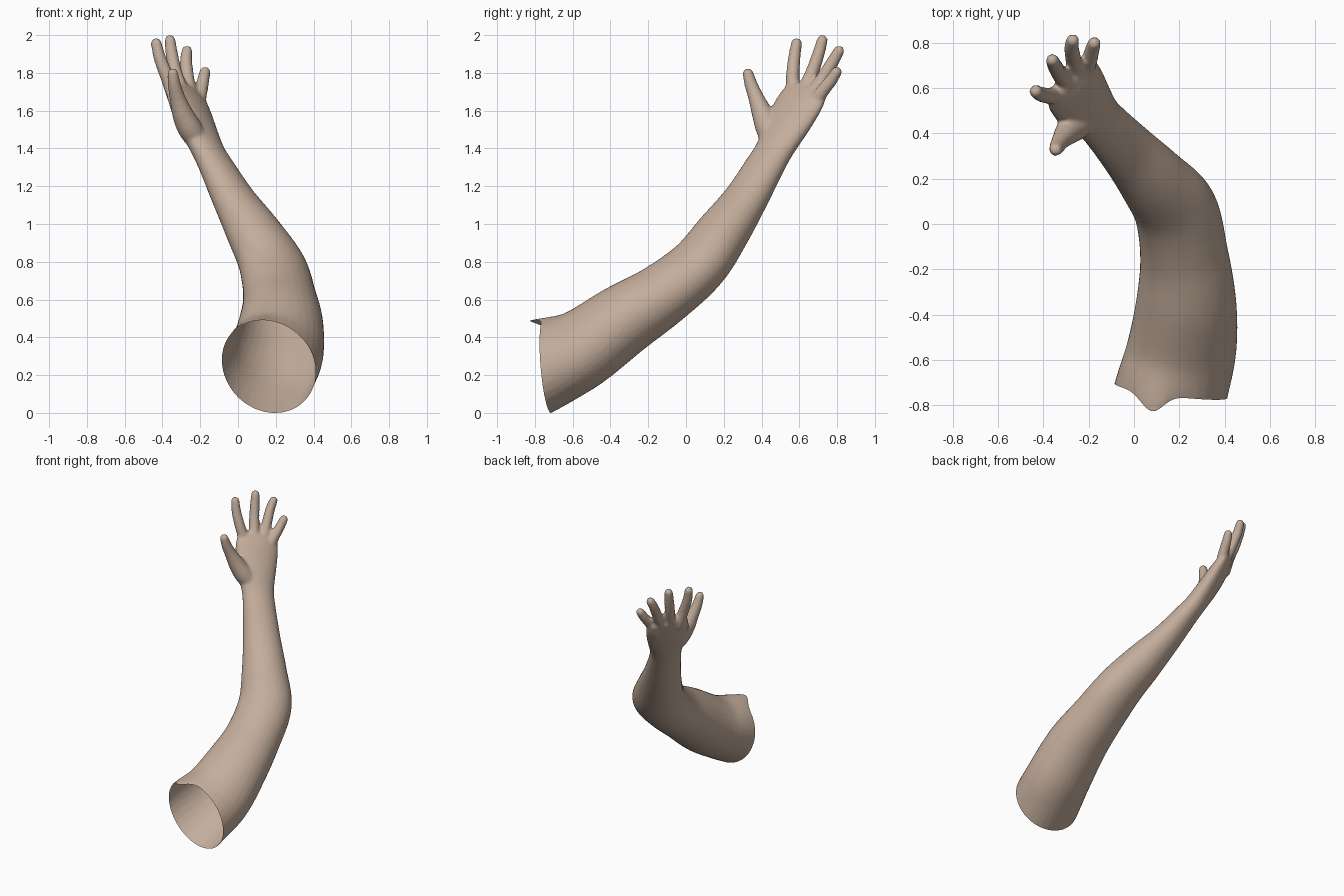
import bpy, bmesh
from math import sin, cos, pi, exp
from mathutils import Vector

cube = bpy.data.objects.get("Cube")
if cube:
    bpy.data.objects.remove(cube, do_unlink=True)

# Skin material
skin = bpy.data.materials.new("tan skin")
skin.use_nodes = True
skin.diffuse_color = (0.55, 0.42, 0.33, 1)
skin.node_tree.nodes["Principled BSDF"].inputs["Base Color"].default_value = skin.diffuse_color

SIDES, STEPS = 32, 6
SHOULDER_WIDE = Vector((0.85, 0, -0.53))
ARM_WIDE = Vector((1, 0, -0.1))
HAND_WIDE = Vector((0.70, 0.60, -0.38))
bm = bmesh.new()


def spline(points):
    """Smooth curve through tuples of numbers."""
    pts = [Vector(p) for p in points]
    pts = [2 * pts[0] - pts[1]] + pts + [2 * pts[-1] - pts[-2]]
    out = []
    for a, b, c, d in zip(pts, pts[1:], pts[2:], pts[3:]):
        for i in range(STEPS):
            t = i / STEPS
            out.append(0.5 * (2 * b + (c - a) * t + (2 * a - 5 * b + 4 * c - d) * t * t
                              + (3 * b - a - 3 * c + d) * t ** 3))
    return out + [pts[-2]]


def limb(stations, wide_at):
    """Closed oval tube; each station is x, y, z, half width, half depth."""
    path = spline(stations)
    n = len(path)
    rings = []

    def ring(centre, along, wide, half_w, half_d):
        u = (wide - along * wide.dot(along)).normalized()
        v = along.cross(u)
        return [bm.verts.new(centre + u * half_w * cos(k * 2 * pi / SIDES)
                             + v * half_d * sin(k * 2 * pi / SIDES)) for k in range(SIDES)]

    for i, p in enumerate(path):
        along = (path[min(i + 1, n - 1)] - path[max(i - 1, 0)]).to_3d().normalized()
        wide = wide_at(i / (n - 1))
        rings.append(ring(p.to_3d(), along, wide, p[3], p[4]))
    # Rounded tip
    for s in (0.25, 0.5, 0.75, 0.93):
        r = cos(s * pi / 2)
        rings.append(ring(p.to_3d() + along * p[4] * sin(s * pi / 2), along, wide, p[3] * r, p[4] * r))
    for a, b in zip(rings, rings[1:]):
        for k in range(SIDES):
            j = (k + 1) % SIDES
            bm.faces.new((a[k], a[j], b[j], b[k]))
    bm.faces.new(rings[0])
    bm.faces.new(rings[-1])


def ramp(t, start, length):
    return min(1, max(0, (t - start) / length))


def arm_wide(t):
    """Twist of the arm from shoulder to palm."""
    return SHOULDER_WIDE.lerp(ARM_WIDE, ramp(t, 0.1, 0.2)).lerp(HAND_WIDE, ramp(t, 0.25, 0.4))


# Upper arm, forearm, wrist and palm in one sweep
limb([(0.12, -0.92, 0.155, 0.262, 0.222),
      (0.165, -0.73, 0.257, 0.262, 0.222),
      (0.21, -0.55, 0.343, 0.248, 0.205),
      (0.23, -0.34, 0.49, 0.222, 0.19),
      (0.22, -0.13, 0.625, 0.195, 0.168),
      (0.183, 0.06, 0.78, 0.185, 0.15),
      (0.083, 0.195, 0.96, 0.155, 0.133),
      (-0.022, 0.315, 1.135, 0.13, 0.102),
      (-0.118, 0.42, 1.315, 0.115, 0.08),
      (-0.163, 0.47, 1.40, 0.115, 0.072),
      (-0.222, 0.538, 1.53, 0.143, 0.068),
      (-0.263, 0.60, 1.64, 0.152, 0.058),
      (-0.285, 0.635, 1.70, 0.143, 0.043)], arm_wide)


# Fingers and thumb: joint positions and their radii
def finger(joints, radii):
    limb([(*j, r, r) for j, r in zip(joints, radii)], lambda t: HAND_WIDE)


FINGER_RADII = (0.040, 0.036, 0.033, 0.029)
finger([(-0.33, 0.57, 1.66), (-0.375, 0.565, 1.78), (-0.413, 0.573, 1.88), (-0.433, 0.585, 1.96)], FINGER_RADII)
finger([(-0.29, 0.61, 1.68), (-0.33, 0.665, 1.80), (-0.35, 0.70, 1.90), (-0.36, 0.722, 1.977)], FINGER_RADII)
finger([(-0.25, 0.65, 1.66), (-0.265, 0.715, 1.76), (-0.275, 0.775, 1.86), (-0.27, 0.81, 1.92)], FINGER_RADII)
finger([(-0.22, 0.66, 1.61), (-0.20, 0.71, 1.69), (-0.185, 0.765, 1.76), (-0.175, 0.797, 1.808)], FINGER_RADII)
finger([(-0.19, 0.47, 1.41), (-0.25, 0.437, 1.50), (-0.29, 0.407, 1.58), (-0.32, 0.372, 1.67),
        (-0.337, 0.345, 1.74), (-0.345, 0.328, 1.80)], (0.05, 0.064, 0.057, 0.042, 0.035, 0.029))

bmesh.ops.recalc_face_normals(bm, faces=bm.faces)
mesh = bpy.data.meshes.new("arm")
bm.to_mesh(mesh)
bm.free()
arm = bpy.data.objects.new("arm", mesh)
bpy.context.collection.objects.link(arm)
bpy.context.view_layer.objects.active = arm
arm.select_set(True)

# Fuse the parts into one skin and soften the joins
fuse = arm.modifiers.new("fuse", 'REMESH')
fuse.mode = 'VOXEL'
fuse.voxel_size = 0.01
soften = arm.modifiers.new("soften", 'SMOOTH')
soften.factor = 0.5
soften.iterations = 6
for name in ("fuse", "soften"):
    bpy.ops.object.modifier_apply(modifier=name)

# Open shoulder end, with a small peak on its upper edge
bm = bmesh.new()
bm.from_mesh(arm.data)
bmesh.ops.bisect_plane(bm, geom=bm.verts[:] + bm.edges[:] + bm.faces[:], dist=1e-5,
                       plane_co=(0.16, -0.735, 0.25), plane_no=(0.14, 1, 0.1), clear_inner=True)
for v in bm.verts:
    reach = ((v.co.x - 0.08) / 0.07) ** 2 + ((v.co.y + 0.75) / 0.08) ** 2 + ((v.co.z - 0.485) / 0.08) ** 2
    v.co.y -= 0.078 * exp(-reach)

# Rest the lowest edge on the ground
lowest = min(v.co.z for v in bm.verts)
bmesh.ops.translate(bm, verts=bm.verts, vec=(0, 0, -lowest))
bm.to_mesh(arm.data)
bm.free()

arm.data.materials.clear()
arm.data.materials.append(skin)
bpy.ops.object.shade_smooth()
